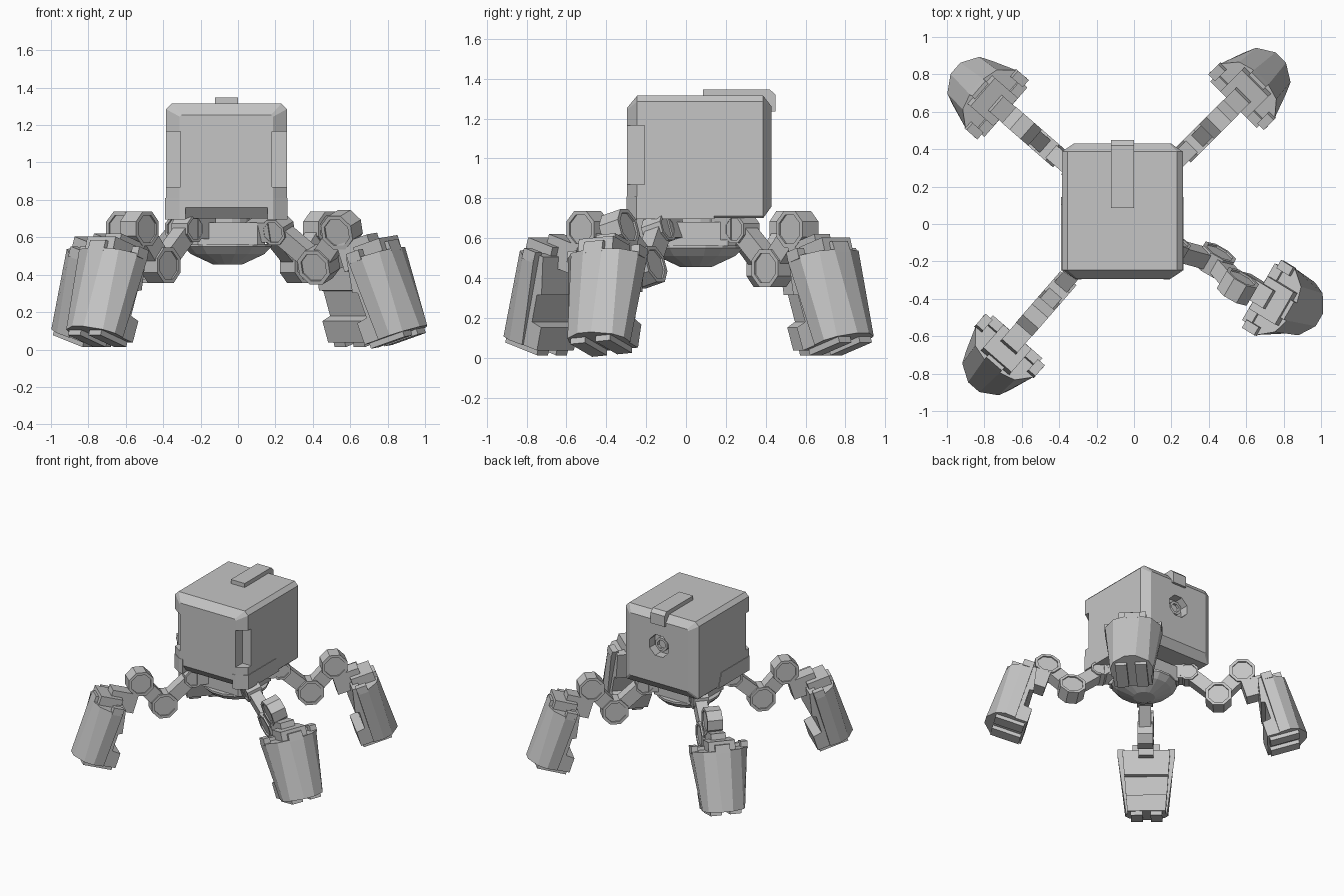
import bpy, bmesh, math
from mathutils import Matrix, Vector

if "Cube" in bpy.data.objects:
    bpy.data.objects.remove(bpy.data.objects["Cube"])

GREY = (0.56, 0.56, 0.56, 1)
mat = bpy.data.materials.new("plain grey")
mat.use_nodes = True
mat.diffuse_color = GREY
mat.node_tree.nodes["Principled BSDF"].inputs["Base Color"].default_value = GREY


def loft(name, rings, matrix=Matrix()):
    """Skin a list of equal point rings and cap both ends."""
    bm = bmesh.new()
    rows = [[bm.verts.new(matrix @ Vector(p)) for p in ring] for ring in rings]
    n = len(rows[0])
    for a, b in zip(rows, rows[1:]):
        for i in range(n):
            j = (i + 1) % n
            bm.faces.new((a[i], a[j], b[j], b[i]))
    bm.faces.new(rows[0][::-1])
    bm.faces.new(rows[-1])
    bmesh.ops.recalc_face_normals(bm, faces=bm.faces)
    mesh = bpy.data.meshes.new(name)
    bm.to_mesh(mesh)
    bm.free()
    mesh.materials.append(mat)
    obj = bpy.data.objects.new(name, mesh)
    bpy.context.collection.objects.link(obj)
    return obj


def box(name, x, y, z, matrix=Matrix()):
    ring = lambda h: [(x[0], y[0], h), (x[1], y[0], h), (x[1], y[1], h), (x[0], y[1], h)]
    return loft(name, [ring(z[0]), ring(z[1])], matrix)


def slab(name, profile, y, matrix=Matrix()):
    """Extrude an xz profile between two y values."""
    return loft(name, [[(px, v, pz) for px, pz in profile] for v in y], matrix)


def ngon(r, y, n=8, cx=0, cz=0):
    return [(cx + r * math.cos(math.tau * (i + .5) / n), y,
             cz + r * math.sin(math.tau * (i + .5) / n)) for i in range(n)]


def cut(obj, cutter):
    cutter.hide_render = True
    cutter.hide_set(True)
    mod = obj.modifiers.new("cut", "BOOLEAN")
    mod.operation, mod.solver, mod.object = "DIFFERENCE", "EXACT", cutter


# --- Body: chamfered box, notched front corners, round port in the back
MID = -0.062


def frame(y, hw, z0, z1, c):
    b = .01
    pts = [(hw, z0 + b), (hw, z1 - c), (hw - c, z1), (c - hw, z1),
           (-hw, z1 - c), (-hw, z0 + b), (b - hw, z0), (hw - b, z0)]
    return [(MID + x, y, z) for x, z in pts]


body = loft("body", [frame(-.295, .25, .76, 1.255, .01), frame(-.245, .323, .7, 1.315, .03),
                     frame(.387, .323, .7, 1.315, .03), frame(.43, .26, .76, 1.26, .01)])
for side in (-1, 1):
    xs = sorted((MID + side * .245, MID + side * .4))
    cut(body, box("corner_cutter", xs, (-.4, -.207), (.87, 1.166)))
cut(body, loft("port_cutter", [ngon(.09, .36, 8, MID, 1.06), ngon(.09, .5, 8, MID, 1.06)]))
loft("port_plug", [ngon(.055, .35, 8, MID, 1.06), ngon(.055, .40, 8, MID, 1.06),
                   ngon(.035, .40, 8, MID, 1.06), ngon(.035, .38, 8, MID, 1.06)])

# Lower corner skirts, following the front chamfer
for side in (-1, 1):
    loft("corner_skirt", [[(MID + side * x, y, z) for x, y in (
        (.22, -.298), (.25, -.298), (.327, -.248), (.327, back), (.22, back))]
        for z, back in ((.695, .145), (.81, .105))])

# Strap folded over the back top edge
strap = [(.085, 1.3), (.085, 1.347), (.42, 1.347), (.448, 1.32), (.448, 1.235), (.42, 1.235), (.40, 1.3)]
loft("top_strap", [[(x, y, z) for y, z in strap] for x in (-.123, 0)])

# --- Hub: neck, chamfered collar and bowl
HUB = Matrix.Translation((-.055, .05, 0))


def disc(r, z, n=16):
    return [(r * math.cos(math.tau * (i + .5) / n), r * math.sin(math.tau * (i + .5) / n), z) for i in range(n)]


def collar(z, h=.2, c=.16):
    return [(h, -c, z), (h, c, z), (c, h, z), (-c, h, z), (-h, c, z), (-h, -c, z), (-c, -h, z), (c, -h, z)]


loft("hub_neck", [disc(.12, .66), disc(.12, .72)], HUB)
loft("hub_collar", [collar(.56), collar(.68)], HUB)
loft("hub_bowl", [disc(.08, .455), disc(.2, .51), disc(.24, .55), disc(.24, .565)], HUB)


# --- Legs, built along +x from the hub centre
def joint(name, s, z, r, w, m):
    steps = [(.78, .01 - w), (.78, -w), (1, -w), (1, w), (.78, w), (.78, w - .01)]
    loft(name, [ngon(r * k, y, 8, s, z) for k, y in steps], m)


def link(name, a, b, h, w, m):
    a, b = Vector(a), Vector(b)
    n = (b - a).orthogonal().normalized() * h
    slab(name, [a + n, b + n, b - n, a - n], (-w, w), m)


def pod_ring(d, half):
    """Half-octagon shell section at depth d, mirrored across the leg plane."""
    return [(n, t, -d) for n, t in half] + [(n, -t, -d) for n, t in half[::-1]]


POD_TOP = [(.09, .212), (.17, .205), (.25, .14), (.275, .055)]
POD_BOTTOM = [(.09, .15), (.17, .158), (.237, .13), (.295, .04)]
SHOULDER, KNEE, ANKLE = (.325, .645), (.545, .45), (.72, .645)


def leg(angle, roll, pod_roll, reach):
    base = HUB @ Matrix.Rotation(math.radians(angle), 4, "Z")
    lift = Matrix.Translation((0, 0, .55))
    m = base @ lift @ Matrix.Rotation(math.radians(roll), 4, "X") @ lift.inverted()
    box("hip_block", (.16, .3), (-.055, .055), (.59, .70), m)
    joint("hip_joint", *SHOULDER, .075, .057, m)
    link("upper_link", SHOULDER, KNEE, .05, .044, m)
    joint("knee_joint", *KNEE, .102, .057, m)
    link("middle_link", KNEE, ANKLE, .055, .044, m)
    joint("ankle_joint", *ANKLE, .1, .057, m)
    # Foot pod leans outward
    p = (base @ Matrix.Translation((reach, 0, .545)) @ Matrix.Rotation(math.radians(pod_roll), 4, "X")
         @ Matrix.Rotation(math.radians(-17), 4, "Y"))
    box("ankle_mount", (-.04, .16), (-.055, .055), (-.12, .03), p)
    loft("pod_shell", [pod_ring(.085, POD_TOP), pod_ring(.53, POD_BOTTOM)], p)
    box("pod_cap", (.08, .25), (-.1, .1), (-.1, -.015), p)
    slab("pod_brow", [(.19, -.1), (.19, -.04), (.272, -.04), (.276, -.1)], (-.055, .055), p)
    for side in (-1, 1):
        ys = sorted((side * .16, side * .21))
        box("pod_prong", (.09, .17), ys, (-.1, -.045), p)
        ys = sorted((side * .03, side * .115))
        box("toe_pad", (.01, .23), ys, (-.56, -.52), p)
    # Stepped inner face
    inner = [(.12, -.06), (.065, -.06), (.03, -.25), (.06, -.26),
             (.06, -.40), (-.005, -.41), (-.005, -.53), (.12, -.53)]
    loft("pod_inner", [[(n, side * (.18 + .075 * z), z) for n, z in inner] for side in (-1, 1)], p)


leg(45, 0, 0, .75)
leg(139, 0, 0, .755)
leg(229, 0, 0, .785)
leg(-30, 17, 5, .75)
